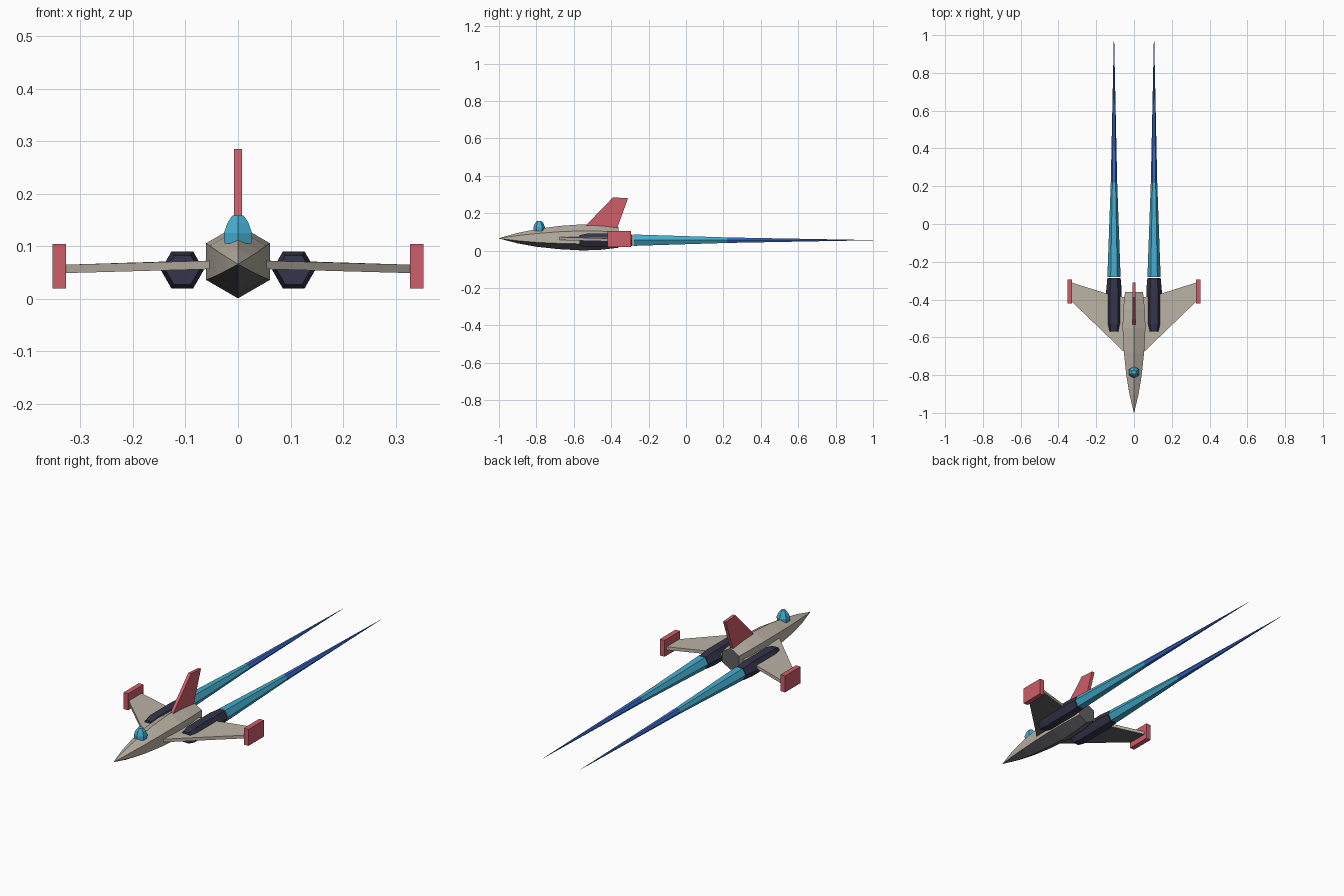
import bpy, math
from mathutils import Vector

cube = bpy.data.objects.get("Cube")
if cube:
    bpy.data.objects.remove(cube, do_unlink=True)


def material(name, rgb):
    m = bpy.data.materials.new(name)
    m.use_nodes = True
    m.diffuse_color = (*rgb, 1)
    m.node_tree.nodes["Principled BSDF"].inputs["Base Color"].default_value = (*rgb, 1)
    return m


HULL = material("warm grey hull", (0.50, 0.45, 0.38))
UNDER = material("dark grey underside", (0.12, 0.12, 0.13))
RED = material("red fins", (0.62, 0.11, 0.14))
NAVY = material("dark navy engine", (0.035, 0.035, 0.07))
CYAN = material("light blue", (0.06, 0.42, 0.62))
BLUE = material("deep blue", (0.04, 0.15, 0.60))


def build(name, verts, faces, mats, rule=None):
    me = bpy.data.meshes.new(name)
    me.from_pydata(verts, [], faces)
    for m in mats:
        me.materials.append(m)
    ob = bpy.data.objects.new(name, me)
    bpy.context.collection.objects.link(ob)
    if rule:
        for p in me.polygons:
            p.material_index = rule(p)
    return ob


def loft(name, rings, mats, rule=None):
    """Skin rings of equal point count and cap both ends."""
    n = len(rings[0])
    verts = [p for r in rings for p in r]
    faces = [(i * n + k, i * n + (k + 1) % n, (i + 1) * n + (k + 1) % n, (i + 1) * n + k)
             for i in range(len(rings) - 1) for k in range(n)]
    last = (len(rings) - 1) * n
    faces += [tuple(reversed(range(n))), tuple(range(last, last + n))]
    return build(name, verts, faces, mats, rule)


def hex_y(x, y, z, rx, rz, turn=0.0):
    """Six-sided ring around the y axis, wound to face outward along +y."""
    pts = []
    for k in range(6):
        a = math.radians(60 * k + turn)
        pts.append(Vector((x - rx * math.cos(a), y, z + rz * math.sin(a))))
    return pts


def plate(name, outline, offset, mats, rule=None):
    """Flat outline thickened along an offset vector."""
    a = [Vector(p) for p in outline]
    return loft(name, [a, [p + Vector(offset) for p in a]], mats, rule)


# fuselage: pointed hexagonal spindle, dark below and at the tail
sections = [(-1, 0.001, 0.066), (-0.9, 0.028, 0.067), (-0.8, 0.047, 0.068),
            (-0.68, 0.062, 0.07), (-0.55, 0.07, 0.071), (-0.45, 0.066, 0.071),
            (-0.36, 0.055, 0.071)]
loft("fuselage", [hex_y(0, y, z, r, r, 30) for y, r, z in sections], [HULL, UNDER],
     lambda p: int(p.normal.z < -0.3 or p.normal.y > 0.9))

# tail fin
plate("tail_fin", [(-0.008, -0.54, 0.13), (-0.008, -0.39, 0.285),
                   (-0.008, -0.31, 0.28), (-0.008, -0.37, 0.115)], (0.016, 0, 0), [RED])

# canopy: small six-sided dome
dome = [(0.105, 0.03), (0.125, 0.031), (0.145, 0.023), (0.159, 0.012)]
loft("canopy", [[Vector((r * math.cos(math.radians(60 * k + 30)),
                         -0.785 + r * math.sin(math.radians(60 * k + 30)), z))
                 for k in range(6)] for z, r in dome], [CYAN])

for side, s in (("left", 1), ("right", -1)):
    # swept wing with a slight droop, dark underneath
    corners = [(0.04, -0.69, 0.073), (0.33, -0.41, 0.065),
               (0.33, -0.31, 0.065), (0.14, -0.37, 0.071), (0.04, -0.39, 0.073)]
    wing = [(s * x, y, z) for x, y, z in corners]
    if s > 0:
        wing.reverse()
    plate(side + "_wing", wing, (0, 0, -0.016), [HULL, UNDER],
          lambda p: int(p.normal.z < -0.5))

    # wing tip plate
    tip = [(-0.42, 0.02), (-0.42, 0.104), (-0.295, 0.104), (-0.295, 0.02)]
    plate(side + "_wing_tip", [(s * 0.34 - 0.013, y, z) for y, z in tip],
          (0.026, 0, 0), [RED])

    # engine pod
    pod = [(-0.57, 0.032), (-0.53, 0.041), (-0.35, 0.041), (-0.285, 0.035)]
    loft(side + "_engine", [hex_y(s * 0.106, y, 0.055, r, r) for y, r in pod], [NAVY])

    # exhaust flame: long spike in two blues
    flame = [(-0.28, 0.035), (0.22, 0.017), (1, 0.0005)]
    loft(side + "_exhaust", [hex_y(s * 0.106, y, 0.056, r, r) for y, r in flame],
         [CYAN, BLUE], lambda p: int(p.center.y > 0.22))
